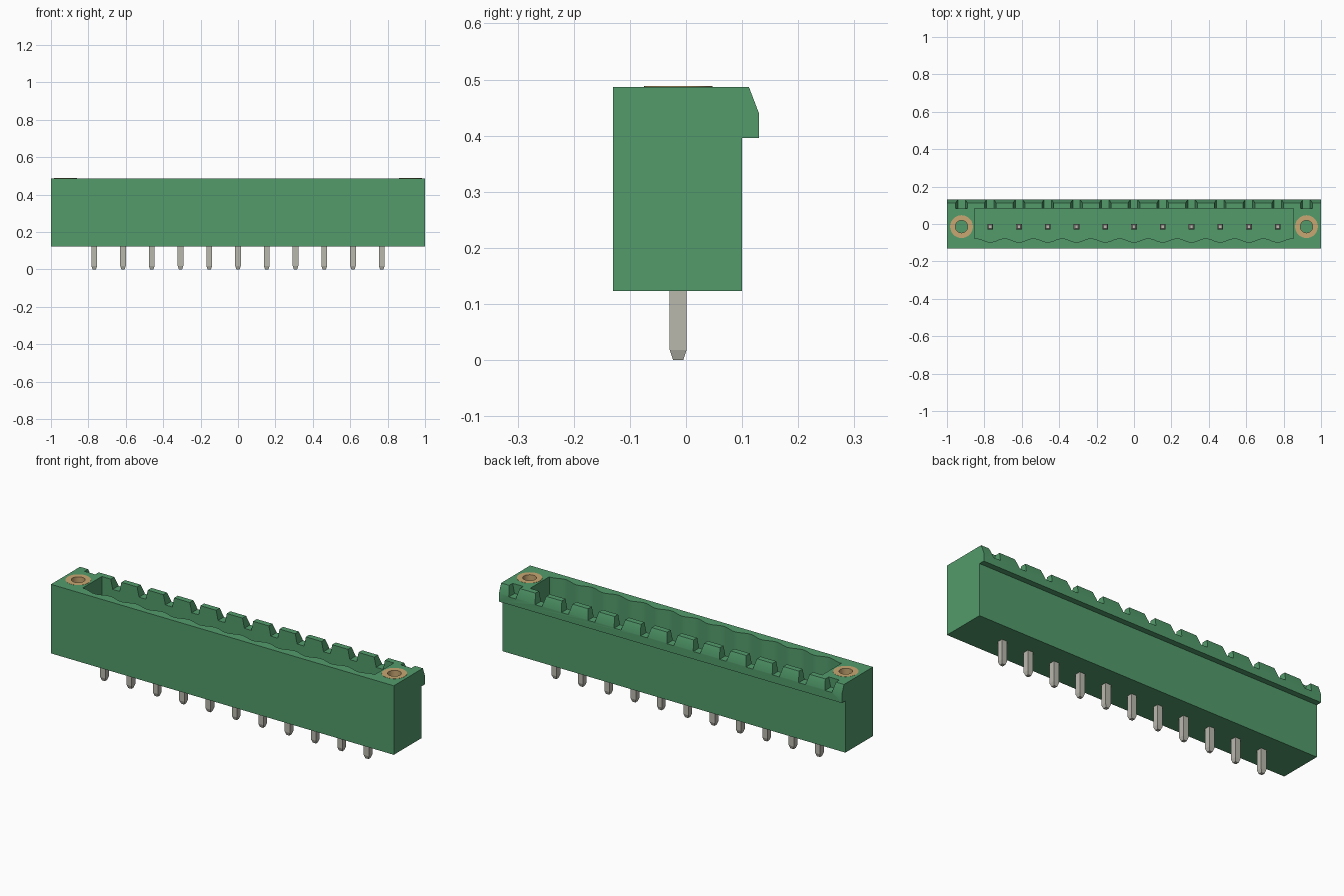
import bpy, bmesh, math

if "Cube" in bpy.data.objects:
    bpy.data.objects.remove(bpy.data.objects["Cube"], do_unlink=True)

PITCH, PINS = 0.1537, 11
PIN_Y, Z0, Z1 = -0.014, 0.123, 0.487
FLANGE_X = PITCH * 6
pin_xs = [(i - 5) * PITCH for i in range(PINS)]


def material(name, color):
    m = bpy.data.materials.new(name)
    m.use_nodes = True
    m.diffuse_color = (*color, 1)
    m.node_tree.nodes["Principled BSDF"].inputs["Base Color"].default_value = (*color, 1)
    return m


GREEN = material("green plastic", (0.084, 0.33, 0.147))
METAL = material("tinned metal", (0.49, 0.48, 0.42))
BRASS = material("brass", (0.58, 0.39, 0.17))


def finish(name, bm, mat):
    bmesh.ops.recalc_face_normals(bm, faces=bm.faces)
    me = bpy.data.meshes.new(name)
    bm.to_mesh(me)
    bm.free()
    me.materials.append(mat)
    ob = bpy.data.objects.new(name, me)
    bpy.context.collection.objects.link(ob)
    return ob


def prism(bm, points, offset):
    """Extrude a closed outline of 3D points along an offset."""
    face = bm.faces.new([bm.verts.new(p) for p in points])
    out = bmesh.ops.extrude_face_region(bm, geom=[face])
    verts = [v for v in out["geom"] if isinstance(v, bmesh.types.BMVert)]
    bmesh.ops.translate(bm, verts=verts, vec=offset)


def circle(cx, cy, z, r, n=32):
    return [(cx + r * math.cos(2 * math.pi * i / n),
             cy + r * math.sin(2 * math.pi * i / n), z) for i in range(n)]


def cut(target, cutter):
    mod = target.modifiers.new(cutter.name, 'BOOLEAN')
    mod.operation, mod.solver, mod.object = 'DIFFERENCE', 'EXACT', cutter
    bpy.context.view_layer.objects.active = target
    bpy.ops.object.modifier_apply(modifier=mod.name)
    bpy.data.objects.remove(cutter, do_unlink=True)


# Housing: side profile with latch lip, extruded along the length
profile = [(-0.13, Z0), (0.1, Z0), (0.1, 0.396), (0.13, 0.396),
           (0.13, 0.44), (0.112, Z1), (-0.13, Z1)]
bm = bmesh.new()
prism(bm, [(-1, y, z) for y, z in profile], (2, 0, 0))
housing = finish("housing", bm, GREEN)

# Cavity with a scalloped front wall, one scallop per pin
outline = [(0.852, 0.082, 0.21), (-0.852, 0.082, 0.21), (-0.852, -0.078, 0.21)]
steps = 10
for i in range(PINS * steps + 1):
    t = i / steps
    y = -0.087 + 0.010 * math.cos(2 * math.pi * t)
    outline.append(((t - PINS / 2) * PITCH, y, 0.21))
outline.append((0.852, -0.078, 0.21))
bm = bmesh.new()
prism(bm, outline, (0, 0, 0.4))
cut(housing, finish("cavity_cutter", bm, GREEN))

# Coding notches along the rear wall, wider at the top
bm = bmesh.new()
for i in range(-6, 7):
    x, y = i * PITCH, 0.083 if abs(i) == 6 else 0.05
    section = [(-0.02, 0.436), (0.02, 0.436), (0.034, 0.5), (-0.034, 0.5)]
    prism(bm, [(x + dx, y, z) for dx, z in section], (0, 0.1, 0))
cut(housing, finish("notch_cutter", bm, GREEN))

# Flange bores
bm = bmesh.new()
for s in (-1, 1):
    prism(bm, circle(s * FLANGE_X, PIN_Y, 0.3, 0.061), (0, 0, 0.3))
cut(housing, finish("bore_cutter", bm, GREEN))
bpy.ops.object.select_all(action='DESELECT')
housing.select_set(True)
bpy.context.view_layer.objects.active = housing
bpy.ops.object.shade_smooth_by_angle(angle=math.radians(30))

# Threaded brass sleeves in the flanges
for side, s in (("left", 1), ("right", -1)):
    bm = bmesh.new()
    loops = [[bm.verts.new(p) for p in circle(s * FLANGE_X, PIN_Y, z, r)]
             for r, z in ((0.061, 0.3), (0.061, Z1 + 0.001),
                          (0.033, Z1 + 0.001), (0.033, 0.3))]
    for k in range(4):
        a, b = loops[k], loops[(k + 1) % 4]
        for i in range(32):
            j = (i + 1) % 32
            bm.faces.new((a[i], a[j], b[j], b[i]))
    sleeve = finish(side + "_flange_sleeve", bm, BRASS)
    bpy.ops.object.select_all(action='DESELECT')
    sleeve.select_set(True)
    bpy.context.view_layer.objects.active = sleeve
    bpy.ops.object.shade_smooth_by_angle(angle=math.radians(30))

# Square contact pins with tapered ends
for n, x in enumerate(pin_xs, 1):
    bm = bmesh.new()
    rings = []
    for h, z in ((0.009, 0), (0.015, 0.018), (0.015, 0.355), (0.009, 0.373)):
        rings.append([bm.verts.new((x + sx * h, PIN_Y + sy * h, z))
                      for sx, sy in ((-1, -1), (1, -1), (1, 1), (-1, 1))])
    for a, b in zip(rings, rings[1:]):
        for i in range(4):
            j = (i + 1) % 4
            bm.faces.new((a[i], a[j], b[j], b[i]))
    bm.faces.new(rings[0])
    bm.faces.new(rings[-1])
    finish("contact_pin_%02d" % n, bm, METAL)
